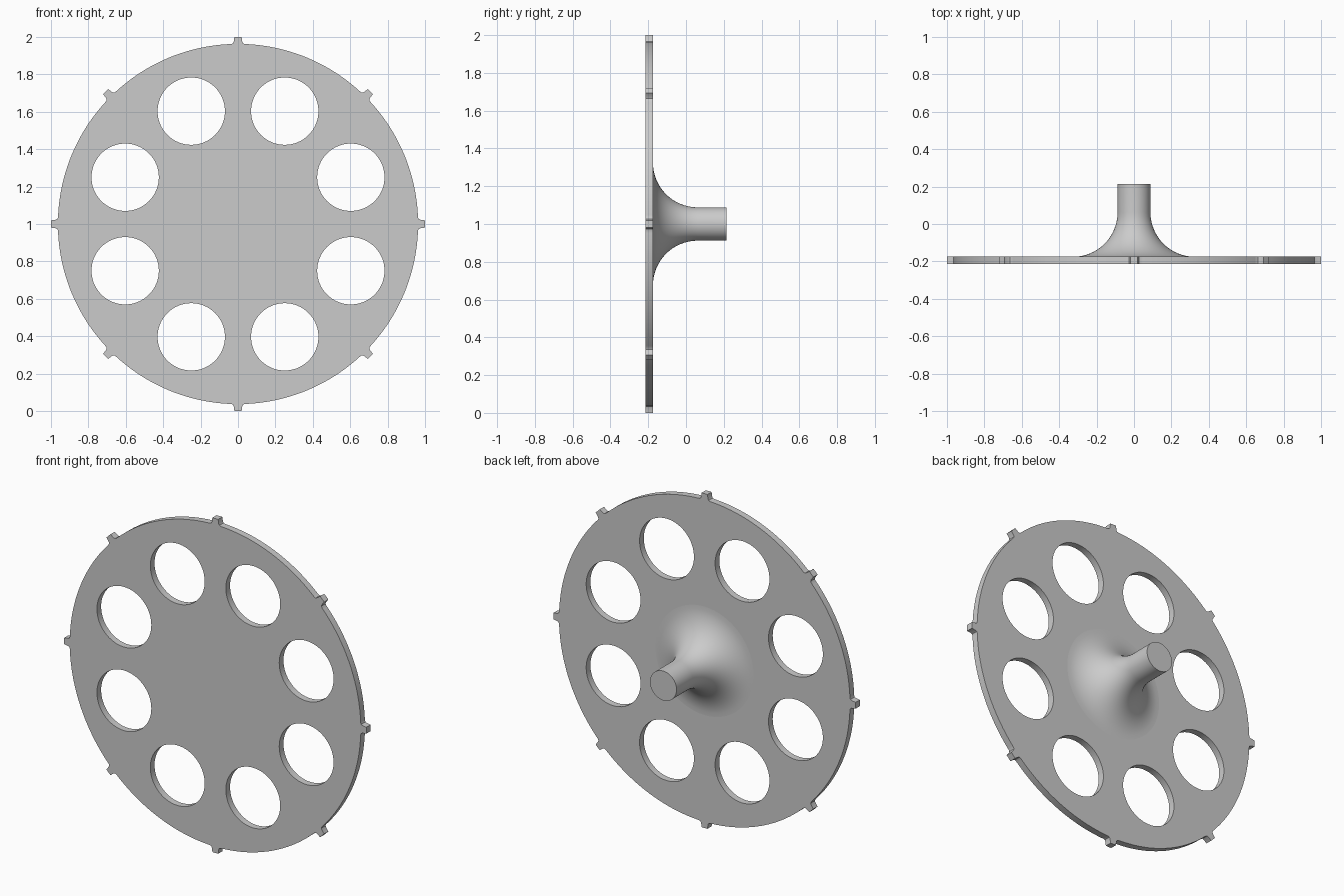
import bpy
import bmesh
from math import sin, cos, pi, radians
from mathutils import Matrix, Vector

cube = bpy.data.objects.get("Cube")
if cube:
    bpy.data.objects.remove(cube, do_unlink=True)

RIM, TIP = 0.963, 1.0
FRONT, BACK = -0.215, -0.175
COUNT = 8

grey = bpy.data.materials.new("plain grey")
grey.use_nodes = True
colour = (0.6, 0.6, 0.6, 1)
grey.diffuse_color = colour
grey.node_tree.nodes["Principled BSDF"].inputs["Base Color"].default_value = colour


def finish(name, bm):
    """Turn a bmesh into a smooth-shaded object with sharp edges kept."""
    mesh = bpy.data.meshes.new(name)
    bmesh.ops.recalc_face_normals(bm, faces=bm.faces)
    bm.to_mesh(mesh)
    bm.free()
    mesh.materials.append(grey)
    obj = bpy.data.objects.new(name, mesh)
    bpy.context.collection.objects.link(obj)
    bpy.ops.object.select_all(action="DESELECT")
    obj.select_set(True)
    bpy.context.view_layer.objects.active = obj
    bpy.ops.object.shade_smooth_by_angle(angle=radians(30))
    return obj


def circle(cx, cy, r, n):
    return [(cx + r * cos(2 * pi * i / n), cy + r * sin(2 * pi * i / n)) for i in range(n)]


# Toothed rim outline: one tooth and one arc per step
half_tooth = [(0.036, 0.9625), (0.027, 0.966), (0.023, 0.974), (0.019, TIP)]
tooth = [(r, -w) for w, r in half_tooth] + [(r, w) for w, r in reversed(half_tooth)]
outline = []
for k in range(COUNT):
    a = 2 * pi * k / COUNT
    outline += [(r * cos(a) - w * sin(a), r * sin(a) + w * cos(a)) for r, w in tooth]
    steps = 20
    margin = 0.05
    for i in range(steps + 1):
        t = a + margin + (2 * pi / COUNT - 2 * margin) * i / steps
        outline.append((RIM * cos(t), RIM * sin(t)))

# Round holes between the teeth
loops = [outline]
for k in range(COUNT):
    a = 2 * pi * (k + 0.5) / COUNT
    loops.append(circle(0.653 * cos(a), 0.653 * sin(a), 0.18, 64))

# Wheel plate: filled flat curve with thickness
curve = bpy.data.curves.new("plate_outline", "CURVE")
curve.dimensions = "2D"
curve.fill_mode = "BOTH"
curve.extrude = (BACK - FRONT) / 2
for loop in loops:
    spline = curve.splines.new("POLY")
    spline.points.add(len(loop) - 1)
    for point, (x, y) in zip(spline.points, loop):
        point.co = (x, y, 0, 1)
    spline.use_cyclic_u = True
helper = bpy.data.objects.new("plate_outline", curve)
bpy.context.collection.objects.link(helper)
bpy.context.view_layer.update()
flat = helper.evaluated_get(bpy.context.evaluated_depsgraph_get()).to_mesh()
bm = bmesh.new()
bm.from_mesh(flat)
bpy.data.objects.remove(helper, do_unlink=True)
bmesh.ops.remove_doubles(bm, verts=bm.verts, dist=0.0001)
bmesh.ops.dissolve_limit(bm, angle_limit=radians(0.5), verts=bm.verts, edges=bm.edges)
place = Matrix.Translation((0, (FRONT + BACK) / 2, 1)) @ Matrix.Rotation(pi / 2, 4, "X")
bmesh.ops.transform(bm, matrix=place, verts=bm.verts)
finish("wheel_plate", bm)

# Axle: shaft with a quarter-round flare into the plate
SHAFT, FLARE = 0.088, 0.237
profile = [(0, BACK - 0.01), (SHAFT + FLARE, BACK - 0.01)]
for i in range(17):
    t = pi / 2 * i / 16
    profile.append((SHAFT + FLARE * (1 - sin(t)), BACK + FLARE * (1 - cos(t))))
profile += [(SHAFT, 0.215), (0, 0.215)]
bm = bmesh.new()
verts = [bm.verts.new((r, y, 1)) for r, y in profile]
edges = [bm.edges.new(pair) for pair in zip(verts, verts[1:])]
bmesh.ops.spin(bm, geom=verts + edges, cent=Vector((0, 0, 1)), axis=(0, 1, 0),
               angle=2 * pi, steps=64)
bmesh.ops.remove_doubles(bm, verts=bm.verts, dist=0.0001)
finish("flared_axle", bm)
